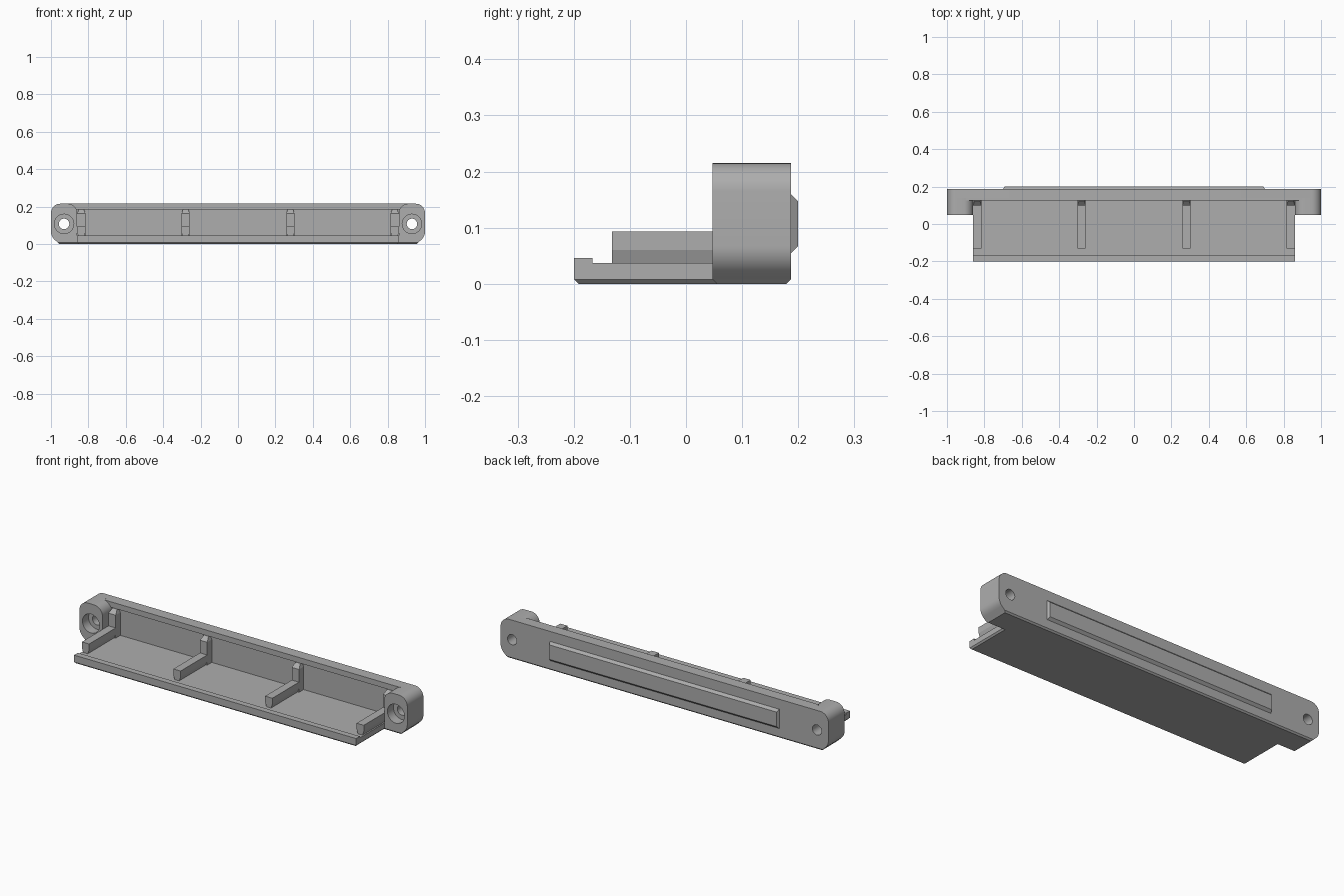
import bpy
import bmesh
import math

cube = bpy.data.objects.get("Cube")
if cube:
    bpy.data.objects.remove(cube)

grey = bpy.data.materials.new("plain_grey")
grey.use_nodes = True
colour = (0.42, 0.42, 0.42, 1)
grey.diffuse_color = colour
grey.node_tree.nodes["Principled BSDF"].inputs["Base Color"].default_value = colour


def loft(name, sections):
    """Solid through matching closed loops of points."""
    bm = bmesh.new()
    rings = [[bm.verts.new(p) for p in loop] for loop in sections]
    n = len(rings[0])
    for a, b in zip(rings, rings[1:]):
        for i in range(n):
            j = (i + 1) % n
            bm.faces.new((a[i], a[j], b[j], b[i]))
    bm.faces.new(rings[0][::-1])
    bm.faces.new(rings[-1])
    bmesh.ops.recalc_face_normals(bm, faces=bm.faces)
    mesh = bpy.data.meshes.new(name)
    bm.to_mesh(mesh)
    bm.free()
    mesh.materials.append(grey)
    obj = bpy.data.objects.new(name, mesh)
    bpy.context.collection.objects.link(obj)
    return obj


def rect(x0, x1, y0, y1, z):
    return [(x0, y0, z), (x1, y0, z), (x1, y1, z), (x0, y1, z)]


def box(name, x0, x1, y0, y1, z0, z1):
    return loft(name, [rect(x0, x1, y0, y1, z0), rect(x0, x1, y0, y1, z1)])


def along_y(name, outline, y0, y1):
    return loft(name, [[(x, y, z) for x, z in outline] for y in (y0, y1)])


def arc(cx, cz, r, start, end, steps=10):
    angles = [math.radians(start + (end - start) * i / steps) for i in range(steps + 1)]
    return [(cx + r * math.cos(a), cz + r * math.sin(a)) for a in angles]


def smooth(obj):
    bpy.ops.object.select_all(action='DESELECT')
    obj.select_set(True)
    bpy.context.view_layer.objects.active = obj
    bpy.ops.object.shade_smooth_by_angle(angle=math.radians(30))


def drill(obj, cutters):
    for c in cutters:
        mod = obj.modifiers.new("hole", 'BOOLEAN')
        mod.operation = 'DIFFERENCE'
        mod.solver = 'EXACT'
        mod.object = c
    graph = bpy.context.evaluated_depsgraph_get()
    mesh = bpy.data.meshes.new_from_object(obj.evaluated_get(graph))
    obj.modifiers.clear()
    obj.data = mesh
    smooth(obj)


BACK, TOP, EDGE, HALF = 0.187, 0.215, 0.008, 0.86
WALL, RIM, EAR = 0.14, 0.125, 0.047

# Outer end outline: chamfered foot, then rounded bottom and top corners
outer = [(0.965, EDGE)] + arc(0.94, 0.067, 0.06, -45, 0) + arc(0.95, 0.165, 0.05, 0, 90)
panel_outline = outer + [(-x, z) for x, z in reversed(outer)]
ear_outline = outer + arc(0.91, 0.165, 0.05, 90, 180) + [(HALF, EDGE)]

# Screw hole cutters
cutters = []
for s in (-1, 1):
    for r, y0, y1 in ((0.028, 0, 0.3), (0.052, 0, 0.1)):
        ring = arc(s * 0.93, 0.107, r, 0, 360, 32)[:-1]
        cutters.append(along_y("hole_cutter", ring, y0, y1))

# End panel and screw ears
panel = along_y("back_panel", panel_outline, WALL, BACK)
drill(panel, cutters)
for s, side in ((1, "left"), (-1, "right")):
    ear = along_y(side + "_ear", [(s * x, z) for x, z in ear_outline], EAR, WALL)
    drill(ear, cutters)
for c in cutters:
    bpy.data.objects.remove(c)

# Overhanging top rim and chamfered foot
box("top_rim", -0.9, 0.9, RIM, WALL, 0.185, TOP)
loft("panel_foot", [rect(-0.957, 0.957, EAR + EDGE, BACK - EDGE, 0),
                    rect(-0.965, 0.965, EAR, BACK, EDGE)])

# Floor tray with chamfered underside and raised front lip
loft("floor_tray", [rect(-HALF + EDGE, HALF - EDGE, -0.2 + EDGE, WALL, 0),
                    rect(-HALF, HALF, -0.2, WALL, EDGE),
                    rect(-HALF, HALF, -0.2, WALL, 0.037)])
box("front_lip", -HALF, HALF, -0.2, -0.167, 0.037, 0.046)

# Ribs on the floor, each with an upright post against the wall
for i, x in enumerate((-0.838, -0.28, 0.28, 0.838)):
    w, n = 0.022, 0.014
    section = [(x - n, 0.037), (x + n, 0.037), (x + w, 0.06),
               (x + w, 0.093), (x - w, 0.093), (x - w, 0.06)]
    along_y(f"rib_{i + 1}", section, -0.132, 0.105)
    loft(f"post_{i + 1}", [rect(x - w, x + w, 0.1, WALL, 0.037),
                           rect(x - w, x + w, 0.1, WALL, 0.163),
                           rect(x - n, x + n, 0.123, WALL, 0.185)])

# Raised tapered bar on the back
loft("back_bar", [[(-w, y, z0), (w, y, z0), (w, y, z1), (-w, y, z1)]
                  for w, y, z0, z1 in ((0.7, BACK, 0.054, 0.16), (0.692, 0.2, 0.067, 0.147))])
